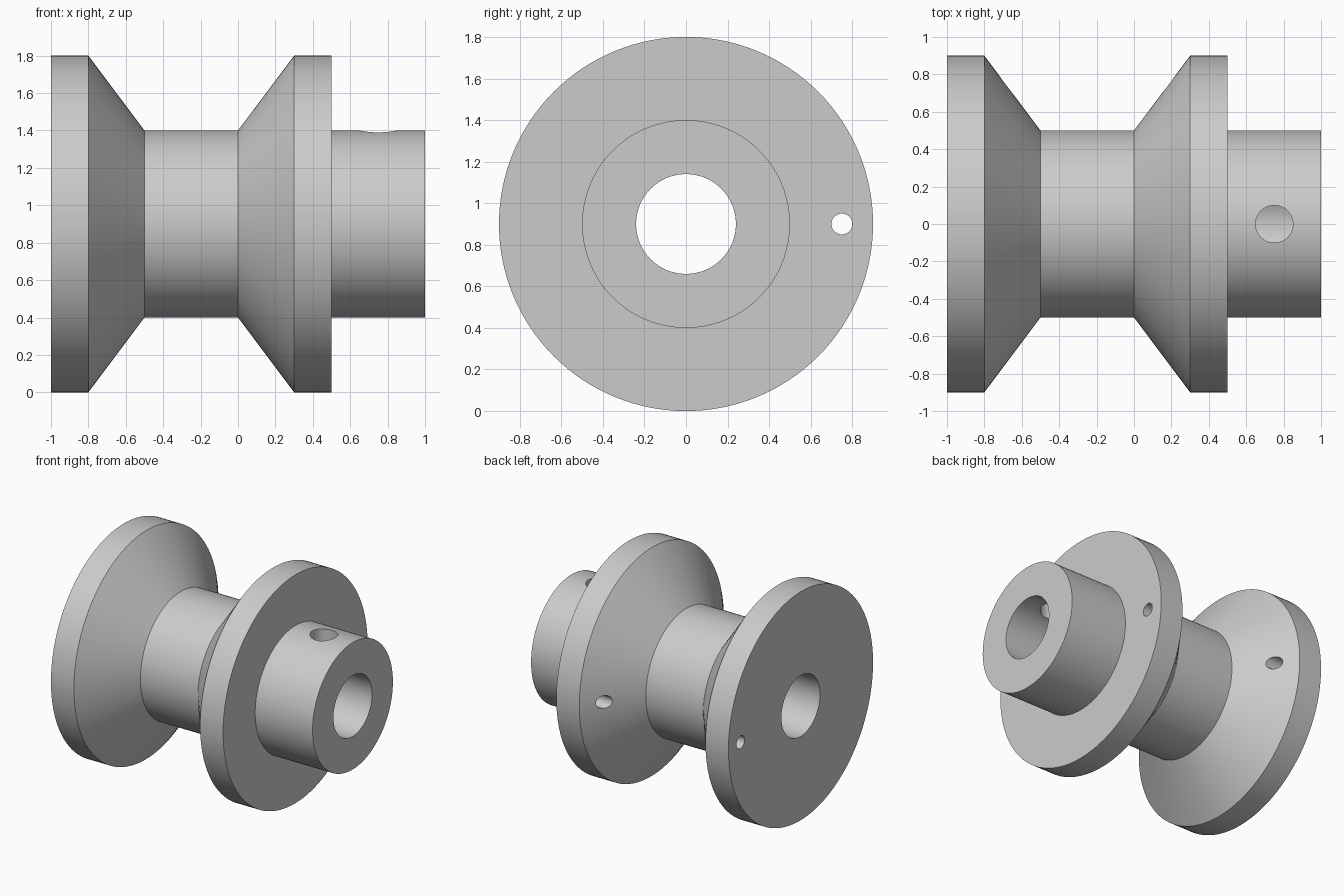
import bpy, bmesh, math
from mathutils import Matrix, Vector

default = bpy.data.objects.get("Cube")
if default:
    bpy.data.objects.remove(default, do_unlink=True)

AXIS_Z = 0.9
SEGMENTS = 128

grey = bpy.data.materials.new("plain grey")
grey.use_nodes = True
colour = (0.6, 0.6, 0.6, 1)
grey.diffuse_color = colour
grey.node_tree.nodes["Principled BSDF"].inputs["Base Color"].default_value = colour


def lathe(name, profile):
    """Revolve a closed (x, radius) profile around the spool axis."""
    bm = bmesh.new()
    rings = []
    for i in range(SEGMENTS):
        a = math.tau * i / SEGMENTS
        rings.append([bm.verts.new((x, r * math.cos(a), AXIS_Z + r * math.sin(a)))
                      for x, r in profile])
    n = len(profile)
    for i in range(SEGMENTS):
        here, there = rings[i], rings[(i + 1) % SEGMENTS]
        for j in range(n):
            k = (j + 1) % n
            bm.faces.new((here[j], here[k], there[k], there[j]))
    bmesh.ops.recalc_face_normals(bm, faces=bm.faces)
    mesh = bpy.data.meshes.new(name)
    bm.to_mesh(mesh)
    bm.free()
    mesh.materials.append(grey)
    obj = bpy.data.objects.new(name, mesh)
    bpy.context.collection.objects.link(obj)
    return obj


def drill(target, start, end, radius):
    """Cut a round hole along the line from start to end."""
    start, end = Vector(start), Vector(end)
    span = end - start
    place = (Matrix.Translation((start + end) / 2)
             @ span.to_track_quat('Z', 'Y').to_matrix().to_4x4())
    bm = bmesh.new()
    bmesh.ops.create_cone(bm, cap_ends=True, segments=48, radius1=radius,
                          radius2=radius, depth=span.length, matrix=place)
    mesh = bpy.data.meshes.new("drill")
    bm.to_mesh(mesh)
    bm.free()
    mesh.materials.append(grey)
    cutter = bpy.data.objects.new("drill", mesh)
    cutter.hide_render = True
    bpy.context.collection.objects.link(cutter)
    mod = target.modifiers.new("hole", 'BOOLEAN')
    mod.operation = 'DIFFERENCE'
    mod.solver = 'EXACT'
    mod.object = cutter
    bpy.ops.object.modifier_apply(modifier=mod.name)
    bpy.data.objects.remove(cutter, do_unlink=True)


# Spool body: two tapered flanges, core, hub and central bore
spool = lathe("spool", [
    (-1, 0.24), (-1, 0.9), (-0.8, 0.9), (-0.5, 0.5), (0, 0.5),
    (0.3, 0.9), (0.5, 0.9), (0.5, 0.5), (1, 0.5), (1, 0.24)])
bpy.context.view_layer.objects.active = spool
spool.select_set(True)

# Cable hole through both flanges
drill(spool, (-1.2, 0.75, AXIS_Z), (0.7, 0.75, AXIS_Z), 0.05)
# Set screw hole from the top of the hub into the bore
drill(spool, (0.75, 0, AXIS_Z), (0.75, 0, AXIS_Z + 0.7), 0.1)

bpy.ops.object.shade_smooth_by_angle(angle=math.radians(25))
